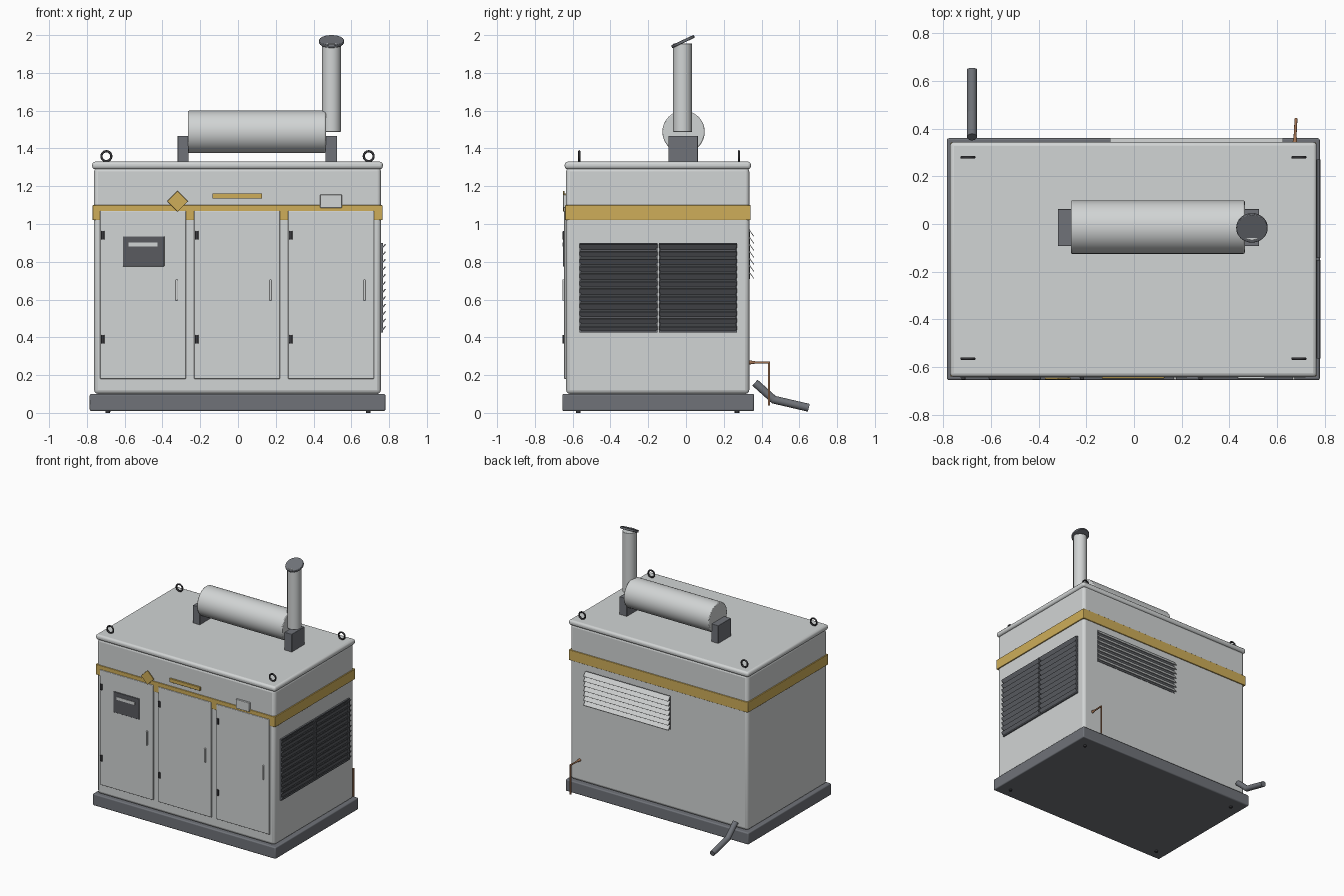
import bpy
import bmesh
import math
from mathutils import Vector, Matrix

old = bpy.data.objects.get("Cube")
if old:
    bpy.data.objects.remove(old, do_unlink=True)


def material(name, r, g, b):
    m = bpy.data.materials.new(name)
    m.use_nodes = True
    m.diffuse_color = (r, g, b, 1)
    m.node_tree.nodes["Principled BSDF"].inputs["Base Color"].default_value = (r, g, b, 1)
    return m


PAINT = material("light grey paint", 0.64, 0.66, 0.66)
STEEL = material("dark grey steel", 0.16, 0.17, 0.19)
GOLD = material("yellow trim", 0.62, 0.42, 0.10)
BLACK = material("black fittings", 0.04, 0.04, 0.045)
PANEL = material("control panel grey", 0.10, 0.105, 0.115)
COPPER = material("copper", 0.38, 0.18, 0.09)


def finish(name, bm, mat, bevel=0, segments=3):
    """Turn a bmesh into a named, shaded object."""
    bmesh.ops.recalc_face_normals(bm, faces=bm.faces)
    mesh = bpy.data.meshes.new(name)
    bm.to_mesh(mesh)
    bm.free()
    ob = bpy.data.objects.new(name, mesh)
    bpy.context.collection.objects.link(ob)
    mesh.materials.append(mat)
    if bevel:
        mod = ob.modifiers.new("rounded edges", "BEVEL")
        mod.width = bevel
        mod.segments = segments
        mod.limit_method = "ANGLE"
    bpy.ops.object.select_all(action="DESELECT")
    ob.select_set(True)
    bpy.context.view_layer.objects.active = ob
    bpy.ops.object.shade_smooth_by_angle(angle=math.radians(35))
    return ob


def add_box(bm, lo, hi, rotation=None):
    lo, hi = Vector(lo), Vector(hi)
    mat = Matrix.Translation((lo + hi) / 2)
    if rotation:
        mat = mat @ rotation
    mat = mat @ Matrix.Diagonal((*(hi - lo), 1))
    bmesh.ops.create_cube(bm, size=1, matrix=mat)


def box(name, lo, hi, mat, bevel=0, rotation=None):
    bm = bmesh.new()
    add_box(bm, lo, hi, rotation)
    return finish(name, bm, mat, bevel)


def add_rod(bm, start, end, r1, r2=None, sides=32):
    start, end = Vector(start), Vector(end)
    axis = end - start
    mat = Matrix.Translation((start + end) / 2) @ axis.to_track_quat("Z", "Y").to_matrix().to_4x4()
    bmesh.ops.create_cone(bm, cap_ends=True, segments=sides, radius1=r1,
                          radius2=r1 if r2 is None else r2, depth=axis.length, matrix=mat)


def rod(name, start, end, r, mat, bevel=0, sides=32):
    bm = bmesh.new()
    add_rod(bm, start, end, r, sides=sides)
    return finish(name, bm, mat, bevel, 2)


def tube(name, points, r, mat):
    """Round bar following a path, with ball joints at the bends."""
    bm = bmesh.new()
    for a, b in zip(points, points[1:]):
        add_rod(bm, a, b, r, sides=20)
    for p in points[1:-1]:
        bmesh.ops.create_uvsphere(bm, u_segments=20, v_segments=10, radius=r,
                                  matrix=Matrix.Translation(p))
    return finish(name, bm, mat)


# Enclosure
box("base_skid", (-0.785, -0.655, 0.01), (0.78, 0.36, 0.1), STEEL, 0.008)
box("enclosure", (-0.762, -0.635, 0.1), (0.757, 0.335, 1.3), PAINT, 0.022)
box("roof_lid", (-0.772, -0.642, 1.29), (0.767, 0.344, 1.33), PAINT, 0.016)
box("yellow_band", (-0.77, -0.641, 1.02), (0.765, 0.342, 1.1), GOLD, 0.004)
for i, (x, y) in enumerate([(-0.69, -0.57), (0.69, -0.57), (-0.69, 0.27), (0.69, 0.27)]):
    rod("foot_%d" % (i + 1), (x, y, 0), (x, y, 0.02), 0.012, BLACK, sides=16)

# Doors with hinges and handles
for i in range(3):
    x = -0.73 + 0.4975 * i
    n = i + 1
    box("door_%d" % n, (x, -0.645, 0.18), (x + 0.455, -0.63, 1.07), PAINT, 0.004)
    for part, z in (("lower", 0.39), ("upper", 0.94)):
        box("%s_hinge_%d" % (part, n), (x + 0.005, -0.653, z - 0.023),
            (x + 0.023, -0.64, z + 0.023), BLACK, 0.003)
    hx = x + 0.405
    tube("door_handle_%d" % n, [(hx, -0.642, 0.6), (hx, -0.649, 0.6),
                               (hx, -0.649, 0.7), (hx, -0.642, 0.7)], 0.006, PAINT)

# Control panel and front plates
box("control_panel", (-0.61, -0.652, 0.775), (-0.39, -0.64, 0.935), PANEL, 0.004)
box("panel_display", (-0.58, -0.655, 0.88), (-0.425, -0.65, 0.902), PAINT)
box("warning_diamond", (-0.359, -0.652, 1.081), (-0.281, -0.644, 1.159), GOLD, 0.002,
    Matrix.Rotation(math.radians(45), 4, "Y"))
box("yellow_plate", (-0.135, -0.648, 1.134), (0.127, -0.633, 1.162), GOLD, 0.002)
box("rating_plate", (0.435, -0.65, 1.085), (0.55, -0.633, 1.155), PAINT, 0.003)


# Louvred vents
def louvre_x(name, y0, y1):
    bm = bmesh.new()
    z0, z1, count = 0.425, 0.9, 12
    pitch = (z1 - z0) / count
    tilt = Matrix.Rotation(math.radians(-50), 4, "Y")
    for k in range(count):
        z = z0 + pitch * (k + 0.5)
        add_box(bm, (0.753, y0, z - 0.003), (0.787, y1, z + 0.003), tilt)
    for y in (y0, y1 - 0.008):
        add_box(bm, (0.75, y, z0), (0.768, y + 0.008, z1))
    for z in (z0, z1 - 0.008):
        add_box(bm, (0.75, y0, z), (0.768, y1, z + 0.008))
    finish(name, bm, STEEL)
    box(name + "_backing", (0.75, y0, z0), (0.759, y1, z1), PANEL)


louvre_x("front_side_louvre", -0.565, -0.152)
louvre_x("rear_side_louvre", -0.142, 0.27)

bm = bmesh.new()
slats = 7
for k in range(slats):
    z = 0.71 + 0.26 / slats * (k + 0.5)
    add_box(bm, (-0.1, 0.327, z - 0.002), (0.625, 0.367, z + 0.002),
            Matrix.Rotation(math.radians(-55), 4, "X"))
finish("back_vent_slats", bm, PAINT)
box("back_vent_backing", (-0.1, 0.33, 0.71), (0.625, 0.338, 0.97), PANEL)

# Lifting eyes
for side, x in (("right", -0.697), ("left", 0.692)):
    for end, y in (("front", -0.565), ("back", 0.28)):
        bpy.ops.mesh.primitive_torus_add(
            location=(x, y, 1.359), rotation=(math.pi / 2, 0, 0), major_radius=0.026,
            minor_radius=0.006, major_segments=28, minor_segments=10)
        eye = bpy.context.object
        eye.name = "%s_%s_lifting_eye" % (end, side)
        eye.data.materials.append(BLACK)
        bpy.ops.object.shade_smooth_by_angle(angle=math.radians(60))

# Silencer, exhaust stack and rain cap
rod("silencer", (-0.265, -0.013, 1.488), (0.465, -0.013, 1.488), 0.112, PAINT, 0.006, 48)
box("right_silencer_bracket", (-0.32, -0.093, 1.32), (-0.262, 0.063, 1.467), STEEL, 0.003)
box("left_silencer_bracket", (0.462, -0.093, 1.32), (0.525, 0.063, 1.467), STEEL, 0.003)
rod("exhaust_stack", (0.495, -0.018, 1.488), (0.495, -0.018, 1.955), 0.05, PAINT, 0.002)
tilted = Vector((0, -math.sin(math.radians(25)), math.cos(math.radians(25)))) * 0.008
cap = Vector((0.495, -0.016, 1.966))
rod("rain_cap", cap - tilted, cap + tilted, 0.066, STEEL, 0.003)

# Drain pipe and copper earth rod at the back
tube("drain_pipe", [(-0.68, 0.365, 0.16), (-0.68, 0.465, 0.07), (-0.68, 0.65, 0.027)],
     0.021, STEEL)
tube("earth_rod", [(0.68, 0.44, 0.04), (0.68, 0.44, 0.267), (0.675, 0.35, 0.267)],
     0.006, COPPER)
bm = bmesh.new()
add_rod(bm, (0.675, 0.335, 0.267), (0.677, 0.375, 0.267), 0.011, 0.005, 16)
finish("earth_clamp", bm, COPPER)
